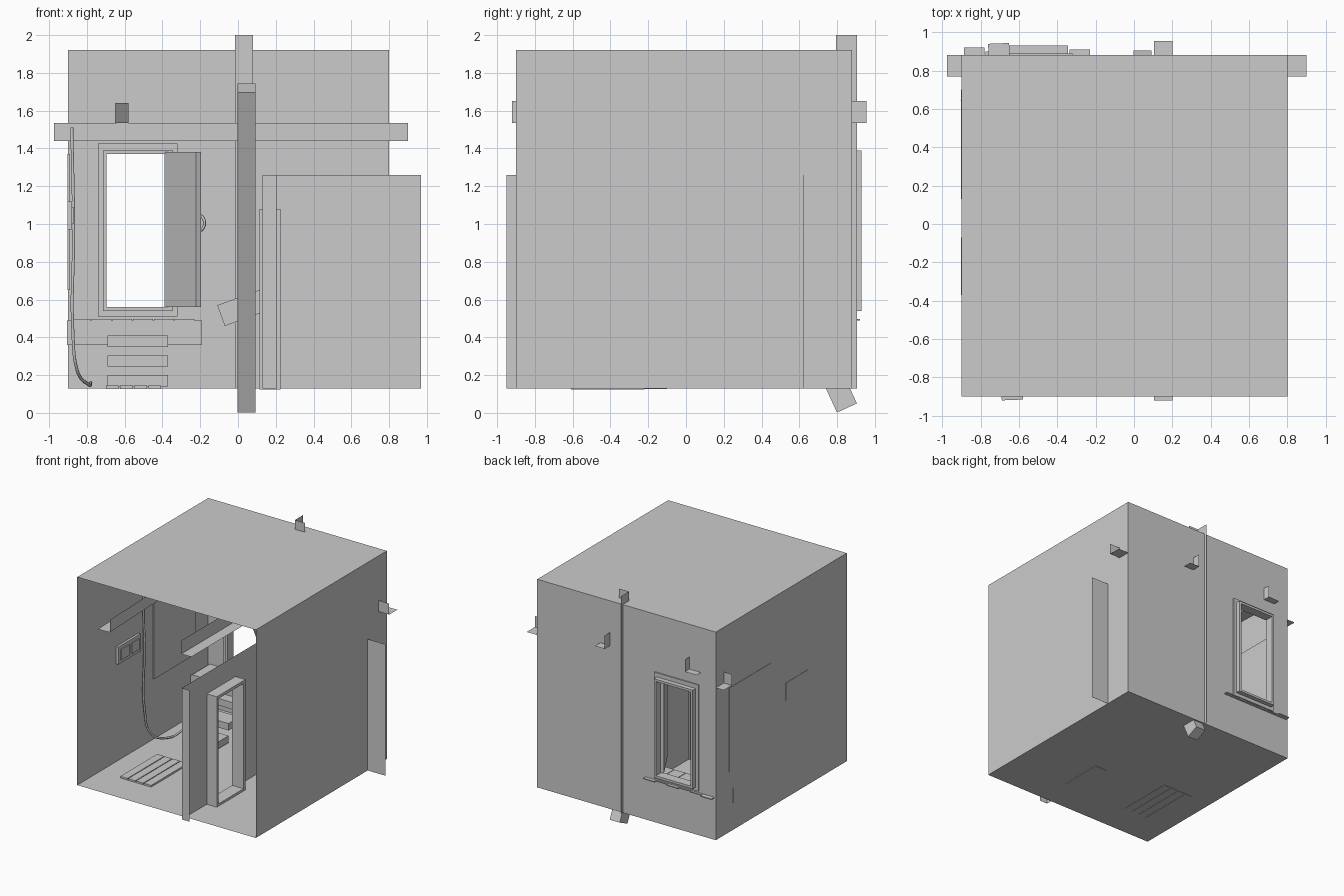
import bpy, bmesh, math
from mathutils import Vector, Matrix

if "Cube" in bpy.data.objects:
    bpy.data.objects.remove(bpy.data.objects["Cube"])

grey = bpy.data.materials.new("plain_grey")
grey.use_nodes = True
GREY = (0.6, 0.6, 0.6, 1)
grey.diffuse_color = GREY
grey.node_tree.nodes["Principled BSDF"].inputs["Base Color"].default_value = GREY

AXES = {"x": Vector((1, 0, 0)), "y": Vector((0, 1, 0)), "z": Vector((0, 0, 1))}


def finish(name, bm):
    mesh = bpy.data.meshes.new(name)
    bm.to_mesh(mesh)
    bm.free()
    mesh.materials.append(grey)
    ob = bpy.data.objects.new(name, mesh)
    bpy.context.collection.objects.link(ob)
    return ob


def add_box(bm, xs, ys, zs, drop=()):
    """Box between limits; drop lists the open sides, such as '-y'."""
    size = Vector((xs[1] - xs[0], ys[1] - ys[0], zs[1] - zs[0]))
    mid = Vector((sum(xs), sum(ys), sum(zs))) / 2
    mat = Matrix.Translation(mid) @ Matrix.Diagonal(size).to_4x4()
    verts = bmesh.ops.create_cube(bm, size=1, matrix=mat)["verts"]
    faces = {f for v in verts for f in v.link_faces}
    bm.normal_update()
    gone = []
    for side in drop:
        way = AXES[side[1]] * (1 if side[0] == "+" else -1)
        gone += [f for f in faces if f.normal.dot(way) > 0.9]
    bmesh.ops.delete(bm, geom=gone, context="FACES")


def box(name, xs, ys, zs, drop=()):
    bm = bmesh.new()
    add_box(bm, xs, ys, zs, drop)
    return finish(name, bm)


def pierced_wall(name, place, us, vs):
    """Flat wall on a 3 x 3 grid whose middle cell is open."""
    bm = bmesh.new()
    grid = [[bm.verts.new(place(u, v)) for v in vs] for u in us]
    for i in range(3):
        for j in range(3):
            if (i, j) != (1, 1):
                bm.faces.new((grid[i][j], grid[i + 1][j], grid[i + 1][j + 1], grid[i][j + 1]))
    return finish(name, bm)


def ring(name, along, depth, us, vs, w):
    """Rectangular frame with its width along x or y."""
    bm = bmesh.new()
    for u, v in (((us[0], us[0] + w), vs), ((us[1] - w, us[1]), vs),
                 ((us[0] + w, us[1] - w), (vs[0], vs[0] + w)),
                 ((us[0] + w, us[1] - w), (vs[1] - w, vs[1]))):
        add_box(bm, *((u, depth, v) if along == "x" else (depth, u, v)))
    return finish(name, bm)


def beam(name, start, end, up, w, h):
    """Square timber between two points."""
    a, b = Vector(start), Vector(end)
    z = (b - a).normalized()
    x = Vector(up).normalized()
    y = z.cross(x)
    bm = bmesh.new()
    add_box(bm, (-w / 2, w / 2), (-h / 2, h / 2), (0, (b - a).length))
    rot = Matrix((x, y, z)).transposed().to_4x4()
    bm.transform(Matrix.Translation(a) @ rot)
    return finish(name, bm)


def tube(name, points, radius):
    curve = bpy.data.curves.new(name, "CURVE")
    curve.dimensions = "3D"
    curve.bevel_depth = radius
    curve.bevel_resolution = 1
    curve.resolution_u = 6
    curve.use_fill_caps = True
    sp = curve.splines.new("BEZIER")
    sp.bezier_points.add(len(points) - 1)
    for bp, co in zip(sp.bezier_points, points):
        bp.co = co
        bp.handle_left_type = bp.handle_right_type = "AUTO"
    curve.materials.append(grey)
    ob = bpy.data.objects.new(name, curve)
    bpy.context.collection.objects.link(ob)
    return ob


# Room shell, open at the front, with a window hole in the back
box("room_shell", (-0.9, 0.8), (-0.9, 0.88), (0.13, 1.92), ("-y", "+y"))
pierced_wall("back_wall", lambda u, v: (u, 0.88, v),
             (0.8, -0.35, -0.7, -0.9), (0.13, 0.55, 1.39, 1.92))

# Low dividing wall with a doorway, its end cap and the return wall
pierced_wall("divider_wall", lambda u, v: (0.13, u, v),
             (0.62, -0.23, -0.6, -0.95), (0.13, 0.14, 1.06, 1.26))
box("divider_end", (0.13, 0.205), (-0.95, -0.949), (0.13, 1.26))
box("return_wall", (0.13, 0.97), (0.62, 0.621), (0.13, 1.26))
ring("door_frame", "y", (0.115, 0.225), (-0.61, -0.22), (0.125, 1.08), 0.025)

# Window trim, lining, open shutter and handle
ring("window_trim", "x", (0.86, 0.89), (-0.74, -0.32), (0.51, 1.425), 0.035)
ring("window_lining", "x", (0.85, 0.93), (-0.715, -0.345), (0.54, 1.39), 0.02)
shutter = box("window_shutter", (0, 0.33), (-0.015, 0.015), (0.56, 1.38))
shutter.location = (-0.375, 0.86, 0)
shutter.rotation_euler.z = math.radians(-60)
tube("shutter_handle", [(-0.21, 0.6, 1.04), (-0.19, 0.59, 1.04),
                        (-0.19, 0.59, 0.97), (-0.21, 0.6, 0.97)], 0.008)

# Angle timbers: two faces each
box("back_beam", (-0.975, 0.9), (0.77, 0.88), (1.44, 1.535), ("+y", "+z", "-x", "+x"))
box("back_post", (-0.015, 0.08), (0.795, 0.905), (0.13, 2.0), ("+y", "+x", "-z", "+z"))
box("left_joist", (0.105, 0.2), (-0.92, 0.955), (1.535, 1.65), ("+x", "+z", "-y", "+y"))
joist = box("right_joist", (-0.055, 0.055), (-0.93, 0.93), (1.535, 1.64), ("-x", "+z", "-y", "+y"))
joist.location = (-0.67, 0.012, 0)
joist.rotation_euler.z = math.radians(2.2)

# Diagonal braces
beam("long_brace", (0.045, 0.852, 0.026), (0.045, 0.075, 1.72), (1, 0, 0), 0.095, 0.116)
beam("short_brace", (-0.09, 0.74, 0.515), (0.72, 0.74, 0.81), (0, 1, 0), 0.1, 0.117)

# Ledge below the window: front board and ragged top boards
box("ledge_front", (-0.905, -0.19), (0.64, 0.645), (0.36, 0.49))
for i, back in enumerate((0.92, 0.9, 0.89, 0.905, 0.89, 0.91)):
    x = -0.885 + i * 0.11
    box("ledge_board", (x, x + 0.105), (0.64, back), (0.488, 0.496))

# Steps below the ledge
for i in range(3):
    y, z = 0.25 + 0.15 * i, 0.14 + 0.105 * i
    box("step_tread", (-0.69, -0.37), (y, y + 0.15), (z, z + 0.06))

# Floor mat planks
for i in range(4):
    x = -0.7 + 0.075 * i
    box("mat_plank", (x, x + 0.068), (-0.6, -0.1), (0.127, 0.145))

# Wall board and switch box with two buttons
box("wall_board", (-0.903, -0.89), (0.13, 0.7), (0.65, 1.37))
box("switch_box", (-0.903, -0.88), (-0.37, -0.07), (0.97, 1.12))
for y in (-0.34, -0.2):
    box("switch_button", (-0.88, -0.87), (y, y + 0.11), (1.0, 1.09))

# Hanging cable
tube("cable", [(-0.88, -0.03, 1.51), (-0.87, -0.03, 0.95), (-0.875, -0.02, 0.45),
               (-0.85, 0.04, 0.22), (-0.79, 0.2, 0.15), (-0.78, 0.4, 0.16)], 0.009)
